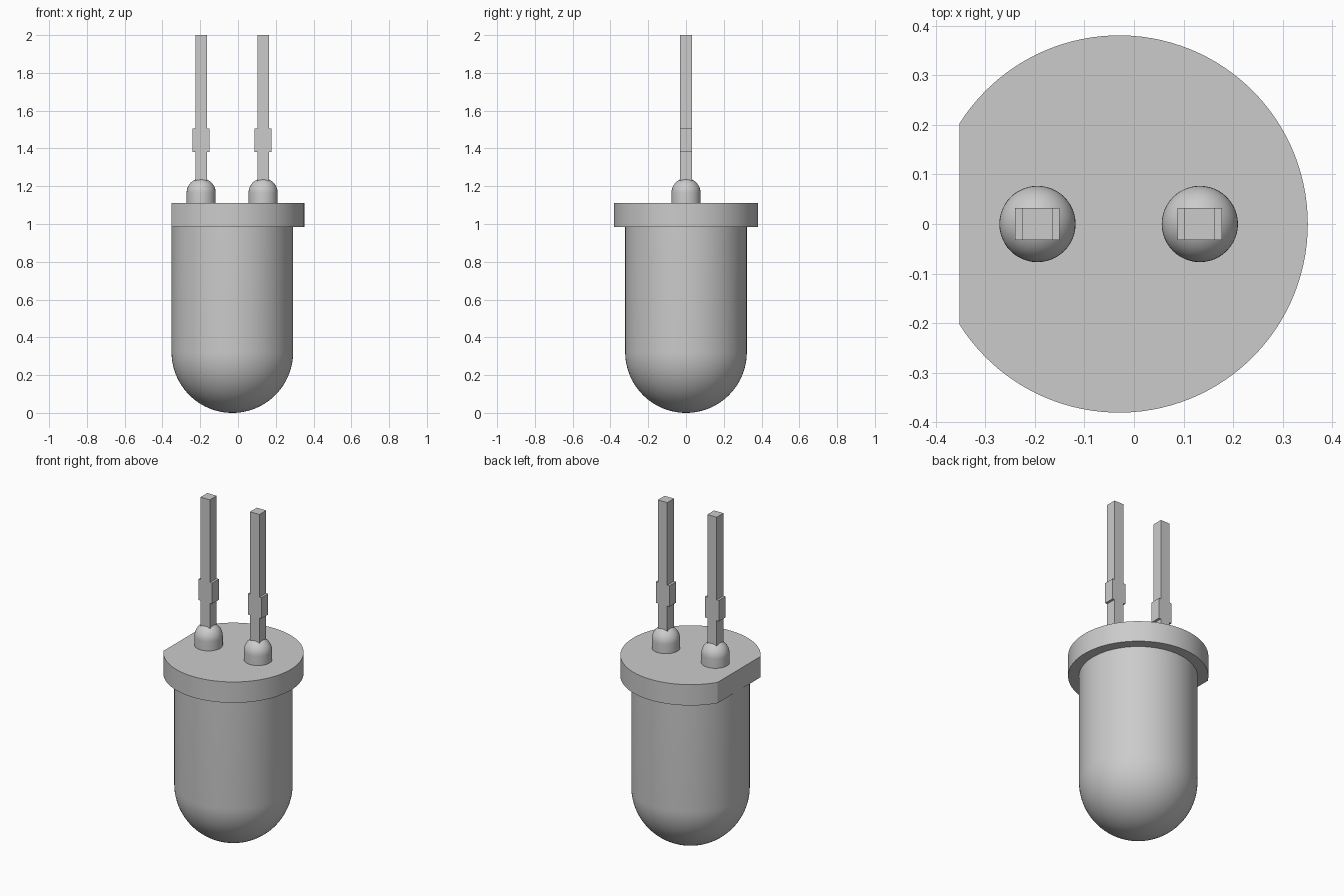
import bpy, bmesh, math

if "Cube" in bpy.data.objects:
    bpy.data.objects.remove(bpy.data.objects["Cube"], do_unlink=True)

GREY = (0.6, 0.6, 0.6, 1)
mat = bpy.data.materials.new("plain grey")
mat.use_nodes = True
mat.diffuse_color = GREY
mat.node_tree.nodes["Principled BSDF"].inputs["Base Color"].default_value = GREY

AXIS = -0.03      # centre line of the body
FLAT = -0.352     # flat side of the rim


def finish(name, bm, location, smooth=False):
    bmesh.ops.recalc_face_normals(bm, faces=bm.faces)
    mesh = bpy.data.meshes.new(name)
    bm.to_mesh(mesh)
    bm.free()
    mesh.materials.append(mat)
    obj = bpy.data.objects.new(name, mesh)
    obj.location = location
    bpy.context.collection.objects.link(obj)
    if smooth:
        bpy.ops.object.select_all(action='DESELECT')
        obj.select_set(True)
        bpy.context.view_layer.objects.active = obj
        bpy.ops.object.shade_smooth_by_angle(angle=math.radians(30))
    return obj


def domed_cylinder(name, radius, length, location, direction, sides):
    """Cylinder from z = 0 along direction, ending in a hemisphere."""
    bm = bmesh.new()
    steps = sides // 4
    profile = [(0, 0), (radius, 0)]
    for i in range(steps + 1):
        a = i / steps * math.pi / 2
        profile.append((radius * math.cos(a), length + radius * math.sin(a)))
    verts = [bm.verts.new((r, 0, z * direction)) for r, z in profile]
    edges = [bm.edges.new(pair) for pair in zip(verts, verts[1:])]
    bmesh.ops.spin(bm, geom=verts + edges, cent=(0, 0, 0), axis=(0, 0, 1),
                   angle=math.tau, steps=sides)
    bmesh.ops.remove_doubles(bm, verts=bm.verts, dist=0.0001)
    return finish(name, bm, location, True)


def prism(name, outline, height, location, smooth=False):
    """Straight extrusion of an outline."""
    bm = bmesh.new()
    face = bm.faces.new([bm.verts.new((x, y, 0)) for x, y in outline])
    top = bmesh.ops.extrude_face_region(bm, geom=[face])["geom"]
    bmesh.ops.translate(bm, vec=(0, 0, height),
                        verts=[v for v in top if isinstance(v, bmesh.types.BMVert)])
    return finish(name, bm, location, smooth)


# Round-nosed body
domed_cylinder("body", 0.322, 0.668, (AXIS, 0, 0.99), -1, 96)

# Rim with one flat side
rim_radius = 0.381
half = math.acos((FLAT - AXIS) / rim_radius)
arc = [-half + 2 * half * i / 96 for i in range(97)]
prism("rim", [(rim_radius * math.cos(a), rim_radius * math.sin(a)) for a in arc],
      0.125, (AXIS, 0, 0.985), True)

# Legs, each with a domed collar and a wider stop
for side, x in (("right", -0.195), ("left", 0.133)):
    domed_cylinder(side + "_collar", 0.077, 0.055, (x, 0, 1.11), 1, 48)
    w, s, d = 0.031, 0.045, 0.032
    z0, z1, z2, z3 = 1.12, 1.38, 1.505, 2.0
    right_edge = [(w, z0), (w, z1), (s, z1), (s, z2), (w, z2), (w, z3)]
    outline = right_edge + [(-px, pz) for px, pz in reversed(right_edge)]
    leg = prism(side + "_leg", outline, 2 * d, (x, d, 0))
    leg.rotation_euler.x = math.pi / 2
